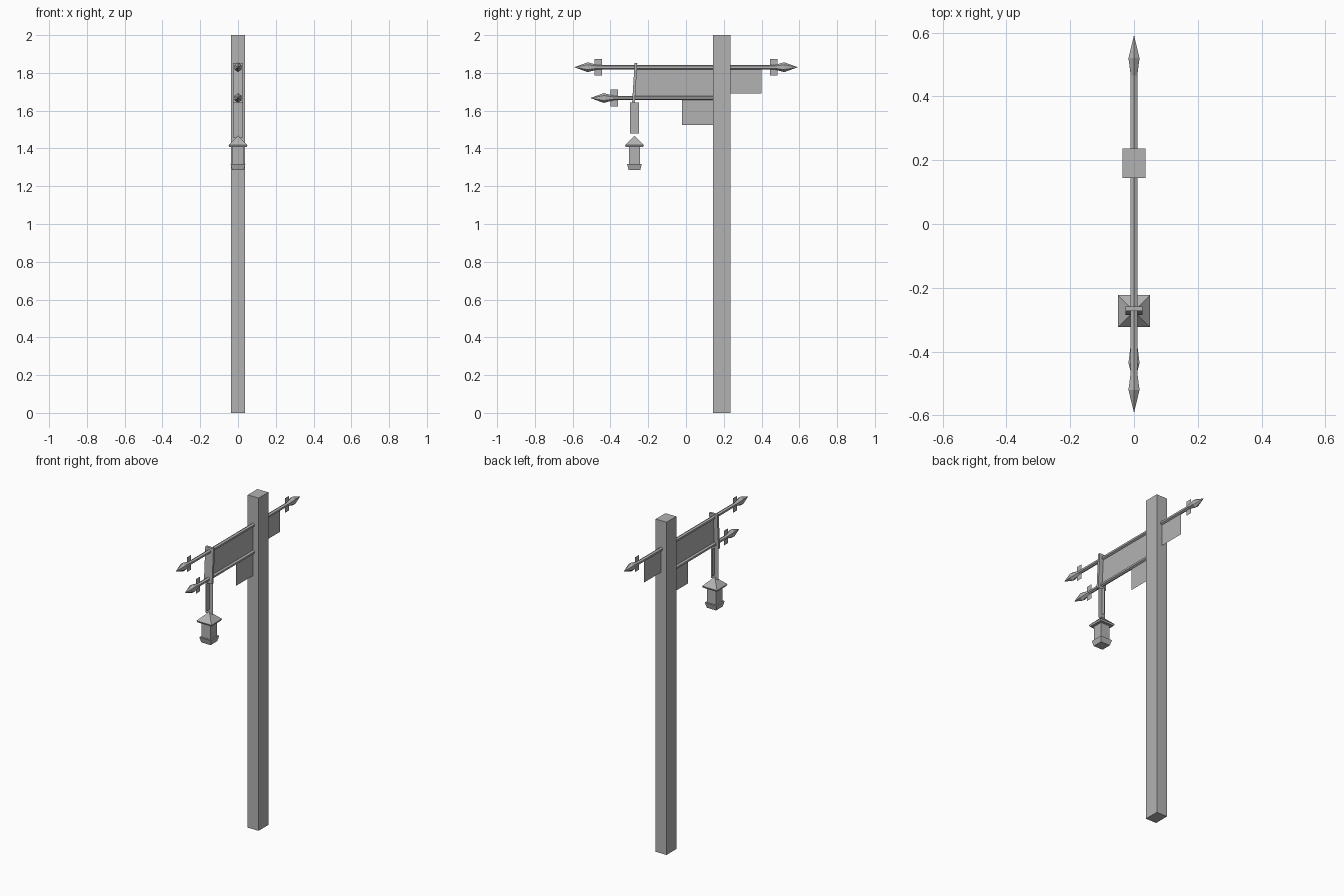
import bpy, bmesh, math
from mathutils import Vector

cube = bpy.data.objects.get("Cube")
if cube:
    bpy.data.objects.remove(cube, do_unlink=True)

grey = bpy.data.materials.new("plain grey")
grey.use_nodes = True
colour = (0.45, 0.45, 0.45, 1)
grey.diffuse_color = colour
grey.node_tree.nodes["Principled BSDF"].inputs["Base Color"].default_value = colour


def finish(name, bm, closed=True):
    if closed:
        bmesh.ops.recalc_face_normals(bm, faces=bm.faces)
    mesh = bpy.data.meshes.new(name)
    bm.to_mesh(mesh)
    bm.free()
    mesh.materials.append(grey)
    ob = bpy.data.objects.new(name, mesh)
    bpy.context.collection.objects.link(ob)
    return ob


def loft(name, rings):
    """Skin a list of equal rings of points and cap both ends."""
    bm = bmesh.new()
    loops = [[bm.verts.new(p) for p in ring] for ring in rings]
    n = len(loops[0])
    for a, b in zip(loops, loops[1:]):
        for i in range(n):
            j = (i + 1) % n
            bm.faces.new((a[i], a[j], b[j], b[i]))
    bm.faces.new(loops[0])
    bm.faces.new(loops[-1])
    bmesh.ops.remove_doubles(bm, verts=bm.verts, dist=1e-5)
    return finish(name, bm)


def rect(z, y, hx, hy):
    return [(-hx, y - hy, z), (hx, y - hy, z), (hx, y + hy, z), (-hx, y + hy, z)]


def sheet(name, y0, y1, z0, z1):
    """Thin upright sheet in the plane x = 0."""
    bm = bmesh.new()
    bm.faces.new([bm.verts.new(p) for p in
                  ((0, y0, z0), (0, y1, z0), (0, y1, z1), (0, y0, z1))])
    return finish(name, bm, False)


def rod(name, z, profile, sides=6):
    """Rod along y; profile holds (y, half width, half height)."""
    angles = [math.tau * i / sides for i in range(sides)]
    rings = [[(hx * math.sin(a), y, z + hz * math.cos(a)) for a in angles]
             for y, hx, hz in profile]
    return loft(name, rings)


def spear(y, d):
    """Spear head with its tip at y, the shaft lying in direction d."""
    return [(y, 0.0005, 0.0005), (y + d * 0.07, 0.02, 0.026),
            (y + d * 0.125, 0.012, 0.011)]


# Post
loft("post", [rect(0, 0.19, 0.036, 0.046), rect(2, 0.19, 0.036, 0.046)])

# Horizontal rods with spear ends
rod("upper_rod", 1.83, spear(-0.59, 1) + spear(0.59, -1)[::-1])
rod("lower_rod", 1.667, spear(-0.505, 1) + [(0.15, 0.012, 0.011)])

# Small cross plates near the spear heads
for name, y, z in (("front_upper_fin", -0.465, 1.83),
                   ("back_upper_fin", 0.465, 1.83),
                   ("front_lower_fin", -0.38, 1.667)):
    sheet(name, y - 0.02, y + 0.02, z - 0.044, z + 0.044)

# Sign panels
sheet("main_panel", -0.27, 0.145, 1.667, 1.83)
sheet("lower_panel", -0.02, 0.145, 1.525, 1.667)
sheet("back_panel", 0.235, 0.4, 1.69, 1.83)

# Leaning bracket across both rods
LAMP_Y = -0.273
loft("bracket", [rect(1.643, -0.278, 0.027, 0.007), rect(1.852, -0.265, 0.027, 0.007)])

# Hanging chain as two crossed sheets
sheet("chain_side", LAMP_Y - 0.024, LAMP_Y + 0.024, 1.48, 1.643)
cross = sheet("chain_front", -0.024, 0.024, 1.455, 1.643)
for v in cross.data.vertices:
    v.co = Vector((v.co.y, LAMP_Y, v.co.z))

# Lantern
def lantern(name, levels):
    loft(name, [rect(z, LAMP_Y, h, h) for z, h in levels])

lantern("lantern_roof", [(1.408, 0.046), (1.418, 0.05), (1.466, 0.002)])
lantern("lantern_body", [(1.31, 0.03), (1.41, 0.03)])
lantern("lantern_base", [(1.286, 0.031), (1.318, 0.039)])
